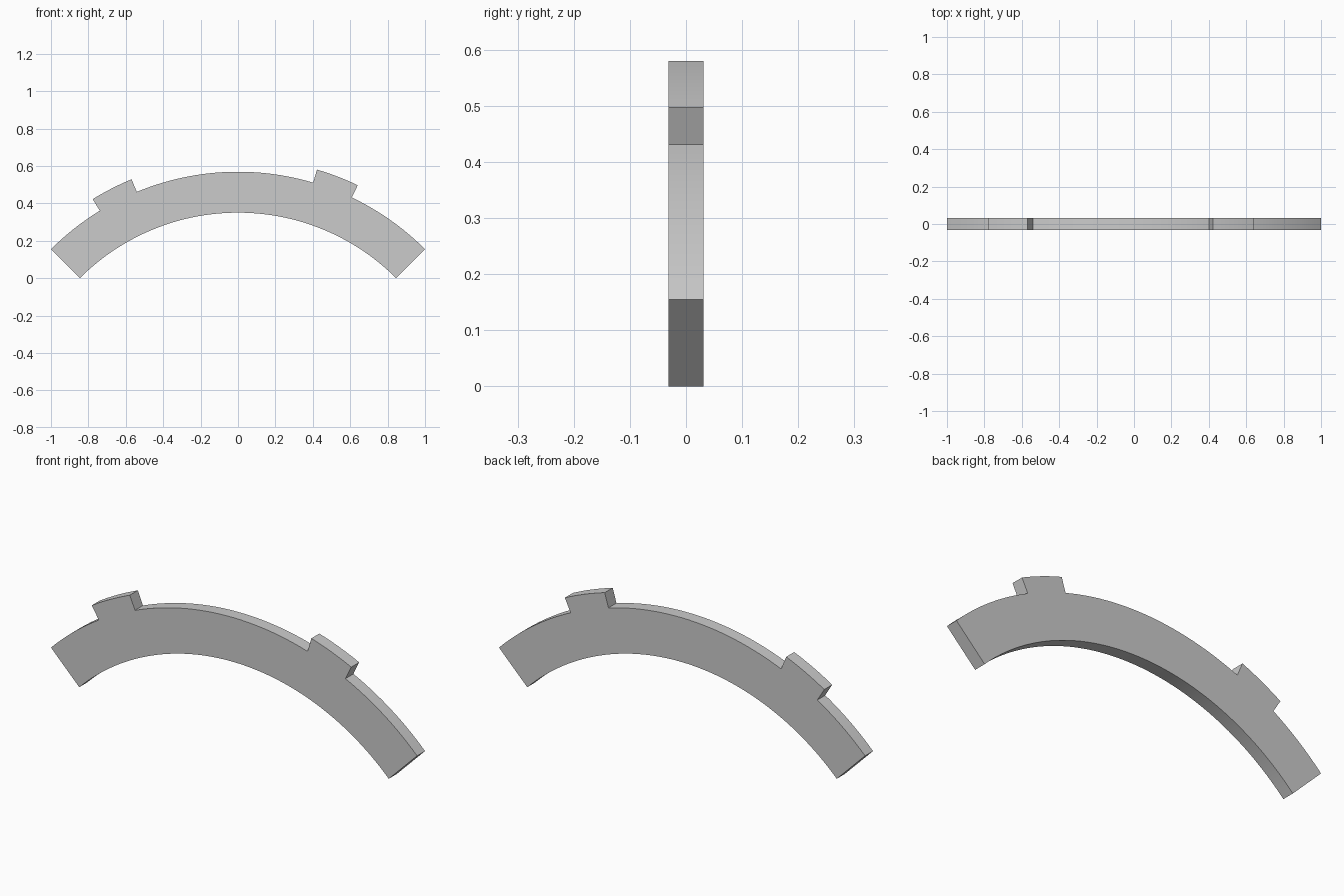
import bpy, bmesh
from math import sin, cos, radians

if "Cube" in bpy.data.objects:
    bpy.data.objects.remove(bpy.data.objects["Cube"])

R_OUT, R_IN, R_TAB = 1.4142, 1.1955, 1.487
HALF_DEPTH = 0.031
STEP = 1.5                                  # degrees per segment
CENTRE_Z = -R_IN * cos(radians(45))
bm = bmesh.new()


def band(a0, a1, r0, r1):
    """Flat strip of quads between two radii; angles measured from vertical."""
    def pt(r, a):
        a = radians(a)
        return bm.verts.new((r * sin(a), -HALF_DEPTH, CENTRE_Z + r * cos(a)))
    for i in range(round((a1 - a0) / STEP)):
        a, b = a0 + i * STEP, a0 + (i + 1) * STEP
        bm.faces.new([pt(r0, a), pt(r0, b), pt(r1, b), pt(r1, a)])


# curved bar and its two raised tabs
band(-45, 45, R_IN, R_OUT)
band(-31.5, -22.5, R_OUT, R_TAB)
band(16.5, 25.5, R_OUT, R_TAB)
bmesh.ops.remove_doubles(bm, verts=bm.verts[:], dist=1e-5)

# give the plate its thickness, keeping the front faces
front = bm.faces[:]
ext = bmesh.ops.extrude_face_region(bm, geom=front, use_keep_orig=True)
back = [v for v in ext["geom"] if isinstance(v, bmesh.types.BMVert)]
bmesh.ops.translate(bm, verts=back, vec=(0, 2 * HALF_DEPTH, 0))
bmesh.ops.recalc_face_normals(bm, faces=bm.faces[:])

mesh = bpy.data.meshes.new("curved_bar")
bm.to_mesh(mesh)
bm.free()
bar = bpy.data.objects.new("curved_bar", mesh)
bpy.context.collection.objects.link(bar)
bpy.context.view_layer.objects.active = bar
bar.select_set(True)
bpy.ops.object.shade_smooth_by_angle(angle=radians(30))
